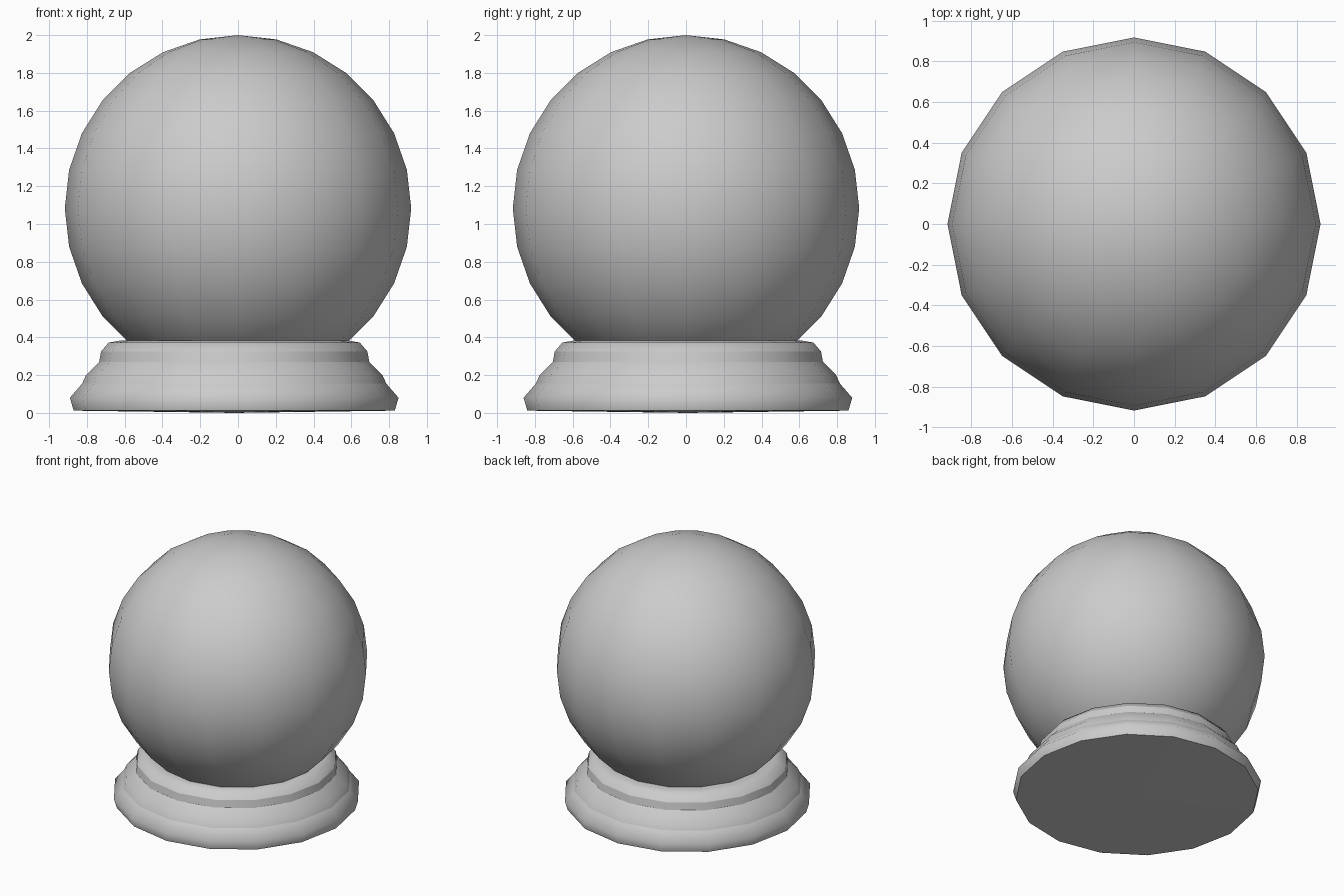
import bpy, bmesh
from math import cos, sin, tau

cube = bpy.data.objects.get("Cube")
if cube:
    bpy.data.objects.remove(cube)

SIDES = 16

grey = bpy.data.materials.new("plain_grey")
grey.use_nodes = True
colour = (0.6, 0.6, 0.6, 1)
grey.diffuse_color = colour
grey.node_tree.nodes["Principled BSDF"].inputs["Base Color"].default_value = colour


def finish(name, bm, location):
    bmesh.ops.recalc_face_normals(bm, faces=bm.faces)
    mesh = bpy.data.meshes.new(name)
    bm.to_mesh(mesh)
    bm.free()
    mesh.materials.append(grey)
    obj = bpy.data.objects.new(name, mesh)
    obj.location = location
    bpy.context.collection.objects.link(obj)
    return obj


# Ball, smooth shaded
bm = bmesh.new()
bmesh.ops.create_uvsphere(bm, u_segments=SIDES, v_segments=14, radius=0.917)
for f in bm.faces:
    f.smooth = True
finish("ball", bm, (0, 0, 1.083))

# Stepped base: one closed lathe, each moulding smooth with crisp edges between
profile = [(0.85, 0.012), (0.87, 0.08), (0.805, 0.155), (0.785, 0.2),
           (0.715, 0.27), (0.705, 0.325), (0.665, 0.372), (0.61, 0.382)]
crisp = {0, 2, 4, 5}
bm = bmesh.new()
rings = [[bm.verts.new((r * cos(tau * i / SIDES), r * sin(tau * i / SIDES), z))
          for i in range(SIDES)] for r, z in profile]
for low, high in zip(rings, rings[1:]):
    for i in range(SIDES):
        j = (i + 1) % SIDES
        bm.faces.new((low[i], low[j], high[j], high[i])).smooth = True
bm.faces.new(rings[-1]).smooth = True
# Underside sinks very slightly to its centre
centre = bm.verts.new((0, 0, 0))
for i in range(SIDES):
    bm.faces.new((centre, rings[0][(i + 1) % SIDES], rings[0][i]))
for k in crisp:
    for i in range(SIDES):
        bm.edges.get((rings[k][i], rings[k][(i + 1) % SIDES])).smooth = False
finish("stepped_base", bm, (-0.02, 0.01, 0))
